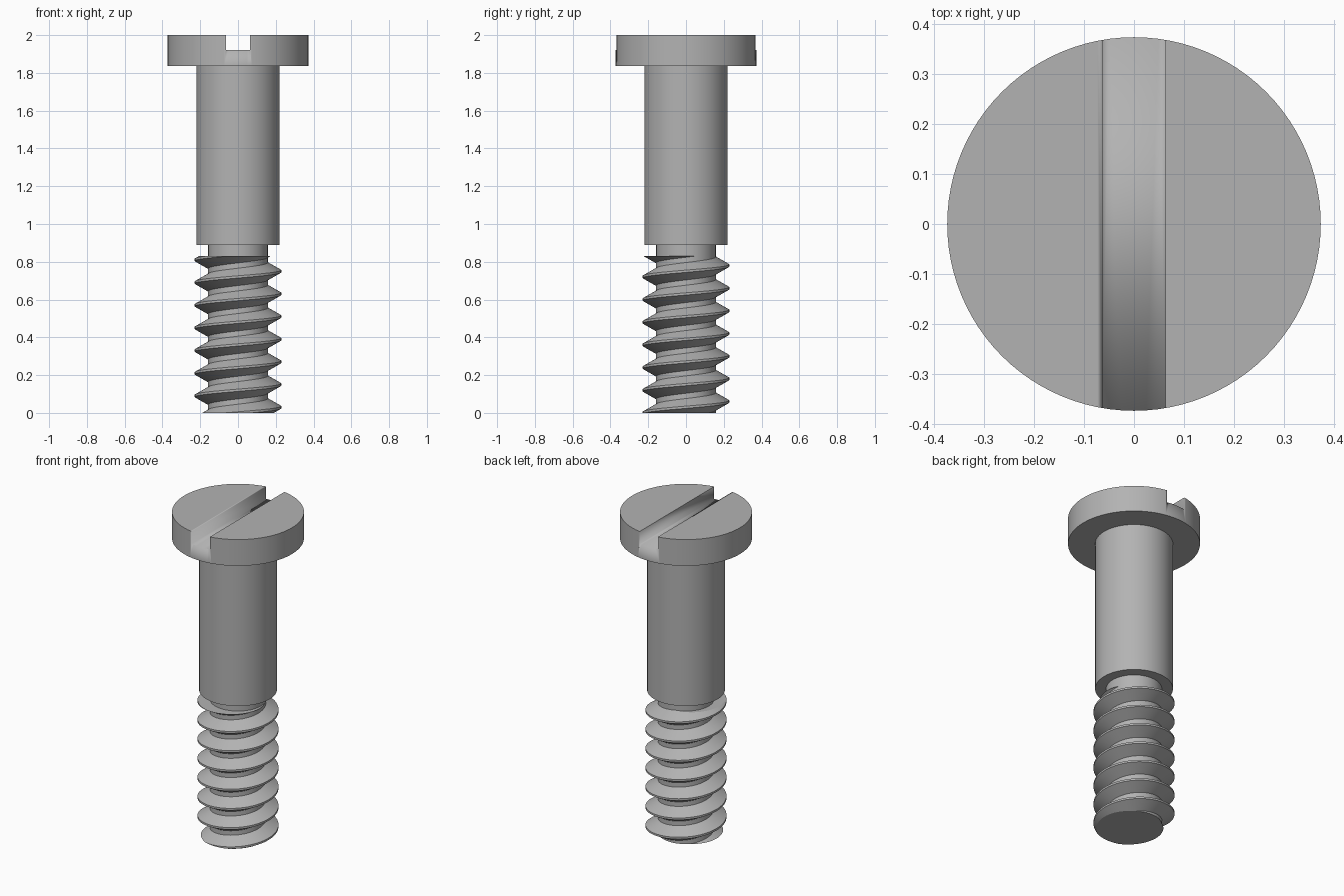
import bpy, bmesh, math
from mathutils import Vector

cube = bpy.data.objects.get("Cube")
if cube:
    bpy.data.objects.remove(cube, do_unlink=True)

# One plain steel colour
STEEL = (0.45, 0.45, 0.45, 1)
steel = bpy.data.materials.new("steel_grey")
steel.use_nodes = True
steel.diffuse_color = STEEL
steel.node_tree.nodes["Principled BSDF"].inputs["Base Color"].default_value = STEEL


def activate(obj):
    bpy.ops.object.select_all(action='DESELECT')
    obj.select_set(True)
    bpy.context.view_layer.objects.active = obj


def finish(name, bm, angle=30):
    bmesh.ops.recalc_face_normals(bm, faces=bm.faces)
    mesh = bpy.data.meshes.new(name)
    bm.to_mesh(mesh)
    bm.free()
    obj = bpy.data.objects.new(name, mesh)
    bpy.context.collection.objects.link(obj)
    mesh.materials.append(steel)
    activate(obj)
    bpy.ops.object.shade_smooth_by_angle(angle=math.radians(angle))
    return obj


def cylinder(name, radius, z0, z1, sides=96):
    bm = bmesh.new()
    bmesh.ops.create_cone(bm, cap_ends=True, segments=sides, radius1=radius,
                          radius2=radius, depth=z1 - z0)
    bmesh.ops.translate(bm, vec=(0, 0, (z0 + z1) / 2), verts=bm.verts)
    return finish(name, bm)


# Head, shoulder and neck
head = cylinder("head", 0.373, 1.836, 2.0)
cylinder("shoulder", 0.22, 0.89, 1.836)
cylinder("neck", 0.158, 0.8, 0.89)

# Screwdriver slot cut through the head from front to back
bm = bmesh.new()
bmesh.ops.create_cube(bm, size=1)
bmesh.ops.scale(bm, vec=(0.126, 1, 0.2), verts=bm.verts)
bmesh.ops.translate(bm, vec=(0, 0, 2.022), verts=bm.verts)
cutter = finish("slot_cutter", bm)
cutter.hide_render = True
slot = head.modifiers.new("slot", 'BOOLEAN')
slot.operation = 'DIFFERENCE'
slot.solver = 'EXACT'
slot.object = cutter
activate(head)
bpy.ops.object.modifier_apply(modifier=slot.name)
bpy.data.objects.remove(cutter, do_unlink=True)

# Right-handed thread: one tooth profile swept along a helix
PITCH, SEGMENTS, TURNS = 0.12, 72, 10
ROOT, CREST, TOP = 0.158, 0.229, 0.83
tooth = [(ROOT, -0.06), (ROOT, -0.046), (CREST, -0.006),
         (CREST, 0.006), (ROOT, 0.046), (ROOT, 0.06)]
bm = bmesh.new()
previous = None
for i in range(SEGMENTS * TURNS + 1):
    turn = i / SEGMENTS
    a = turn * math.tau
    z = 0.03 + PITCH * (turn - 2)
    ring = [bm.verts.new((r * math.cos(a), r * math.sin(a), z + dz)) for r, dz in tooth]
    if previous:
        for j in range(len(tooth) - 1):
            bm.faces.new((previous[j], ring[j], ring[j + 1], previous[j + 1]))
    previous = ring
bmesh.ops.remove_doubles(bm, verts=bm.verts, dist=0.0005)

# Trim the thread flat at both ends and cap it
for height, direction in ((0, -1), (TOP, 1)):
    cut = bmesh.ops.bisect_plane(
        bm, geom=bm.verts[:] + bm.edges[:] + bm.faces[:], plane_co=Vector((0, 0, height)),
        plane_no=Vector((0, 0, direction)), clear_outer=True)
    rim = [e for e in cut["geom_cut"] if isinstance(e, bmesh.types.BMEdge)]
    bmesh.ops.edgeloop_fill(bm, edges=rim)
finish("thread", bm, 25)
